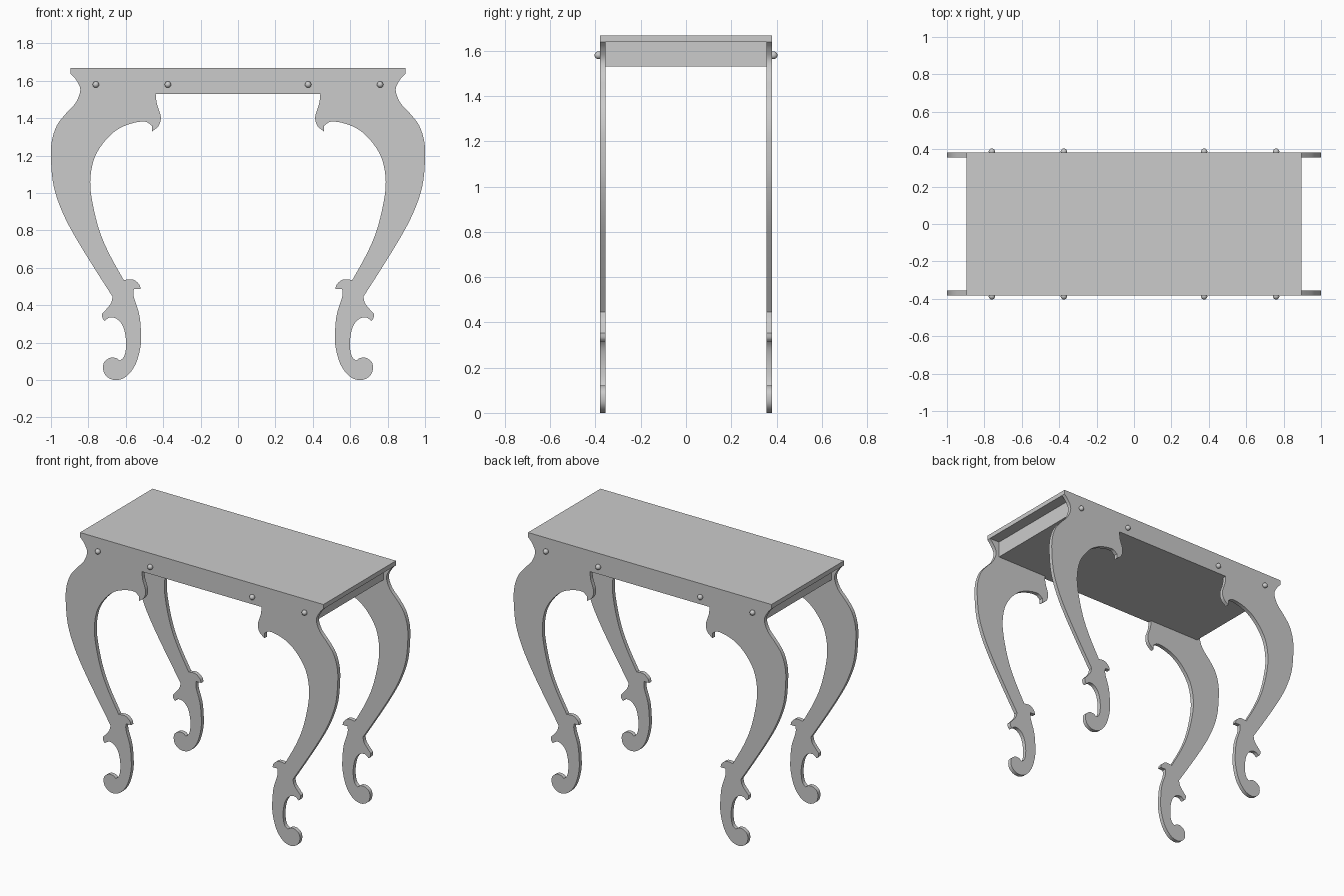
import bpy, bmesh
from mathutils import Vector

if "Cube" in bpy.data.objects:
    bpy.data.objects.remove(bpy.data.objects["Cube"])

HALF_Y = 0.381      # outer face of legs, apron and top
THICK = 0.026       # board thickness of legs
TOP, SLAB, APRON = 1.668, 1.638, 1.53

# Leg outline (x, z) as smooth runs that meet at sharp corners
RUNS = [
    # outer edge: neck, knee, down to the ankle
    [(.895, SLAB), (.867, 1.607), (.843, 1.553), (.867, 1.484), (.92, 1.425),
     (.969, 1.36), (.996, 1.275), (1.0, 1.18), (.985, 1.034), (.937, .894),
     (.867, .76), (.766, .595), (.67, .445)],
    # outer spur
    [(.67, .445), (.68, .41), (.705, .378), (.728, .353)],
    [(.728, .353), (.724, .33), (.712, .316)],
    # hollow above the foot
    [(.712, .316), (.686, .335), (.648, .327), (.616, .289), (.60, .225),
     (.60, .161), (.611, .123), (.632, .104)],
    # scroll foot and inner shin
    [(.632, .104), (.653, .118), (.686, .118), (.718, .091), (.718, .043),
     (.691, .011), (.648, 0), (.595, .021), (.547, .086), (.52, .187),
     (.52, .279), (.53, .359), (.557, .445), (.557, .487)],
    # inner spur
    [(.52, .487), (.53, .514), (.563, .538), (.611, .535)],
    # inner edge up to the bracket
    [(.611, .535), (.686, .67), (.739, .793), (.776, .937), (.79, 1.06),
     (.771, 1.178), (.723, 1.264), (.653, 1.334), (.573, 1.371),
     (.498, 1.382), (.461, 1.36)],
    # bracket scroll under the apron
    [(.461, 1.328), (.424, 1.36), (.413, 1.409), (.434, 1.478), (.44, APRON)],
    [(.325, APRON), (.325, SLAB)],
]


def smooth_run(pts, steps=4):
    """Catmull-Rom through the points of one run."""
    if len(pts) < 3:
        return [Vector(p) for p in pts]
    p = [Vector(q) for q in pts]
    p = [2 * p[0] - p[1]] + p + [2 * p[-1] - p[-2]]
    out = []
    for a, b, c, d in zip(p, p[1:], p[2:], p[3:]):
        for i in range(steps):
            t = i / steps
            out.append(0.5 * (2 * b + (c - a) * t + (2 * a - 5 * b + 4 * c - d) * t * t
                              + (3 * b - a - 3 * c + d) * t ** 3))
    return out + [p[-2]]


def finish(bm, name):
    bmesh.ops.recalc_face_normals(bm, faces=bm.faces)
    me = bpy.data.meshes.new(name)
    bm.to_mesh(me)
    bm.free()
    ob = bpy.data.objects.new(name, me)
    bpy.context.collection.objects.link(ob)
    return ob


def smooth(ob):
    bpy.ops.object.select_all(action='DESELECT')
    ob.select_set(True)
    bpy.context.view_layer.objects.active = ob
    bpy.ops.object.shade_smooth_by_angle(angle=0.52)


def box(name, x, y0, y1, z0, z1):
    bm = bmesh.new()
    bmesh.ops.create_cube(bm, size=1)
    for v in bm.verts:
        v.co = (v.co.x * 2 * x, y0 if v.co.y < 0 else y1, z0 if v.co.z < 0 else z1)
    return finish(bm, name)


outline = []
for run in RUNS:
    for q in smooth_run(run):
        if not outline or (q - outline[-1]).length > 1e-4:
            outline.append(q)


def leg(name, sx, sy):
    bm = bmesh.new()
    face = bm.faces.new([bm.verts.new((sx * q.x, sy * HALF_Y, q.y)) for q in outline])
    ext = bmesh.ops.extrude_face_region(bm, geom=[face], use_keep_orig=True)
    moved = [g for g in ext['geom'] if isinstance(g, bmesh.types.BMVert)]
    bmesh.ops.translate(bm, verts=moved, vec=(0, -sy * THICK, 0))
    smooth(finish(bm, name))


def bolt(name, x, y):
    bm = bmesh.new()
    bmesh.ops.create_uvsphere(bm, u_segments=20, v_segments=12, radius=0.017)
    bmesh.ops.translate(bm, verts=bm.verts, vec=(x, y, 1.58))
    smooth(finish(bm, name))


# Table top and the box frame under it
box("table_top", 0.895, -HALF_Y, HALF_Y, SLAB, TOP)
inner = HALF_Y - THICK
box("frame", 0.82, -inner, inner, APRON, SLAB)

# Aprons between the legs, cut-out legs and bolt heads
for sy, side in ((-1, "front"), (1, "back")):
    box(side + "_apron", 0.325, *sorted((sy * inner, sy * HALF_Y)), APRON, SLAB)
    for sx, hand in ((-1, "left"), (1, "right")):
        leg(f"{side}_{hand}_leg", sx, sy)
        for x, pos in ((0.76, "outer"), (0.375, "inner")):
            bolt(f"{side}_{hand}_{pos}_bolt", sx * x, sy * 0.387)
